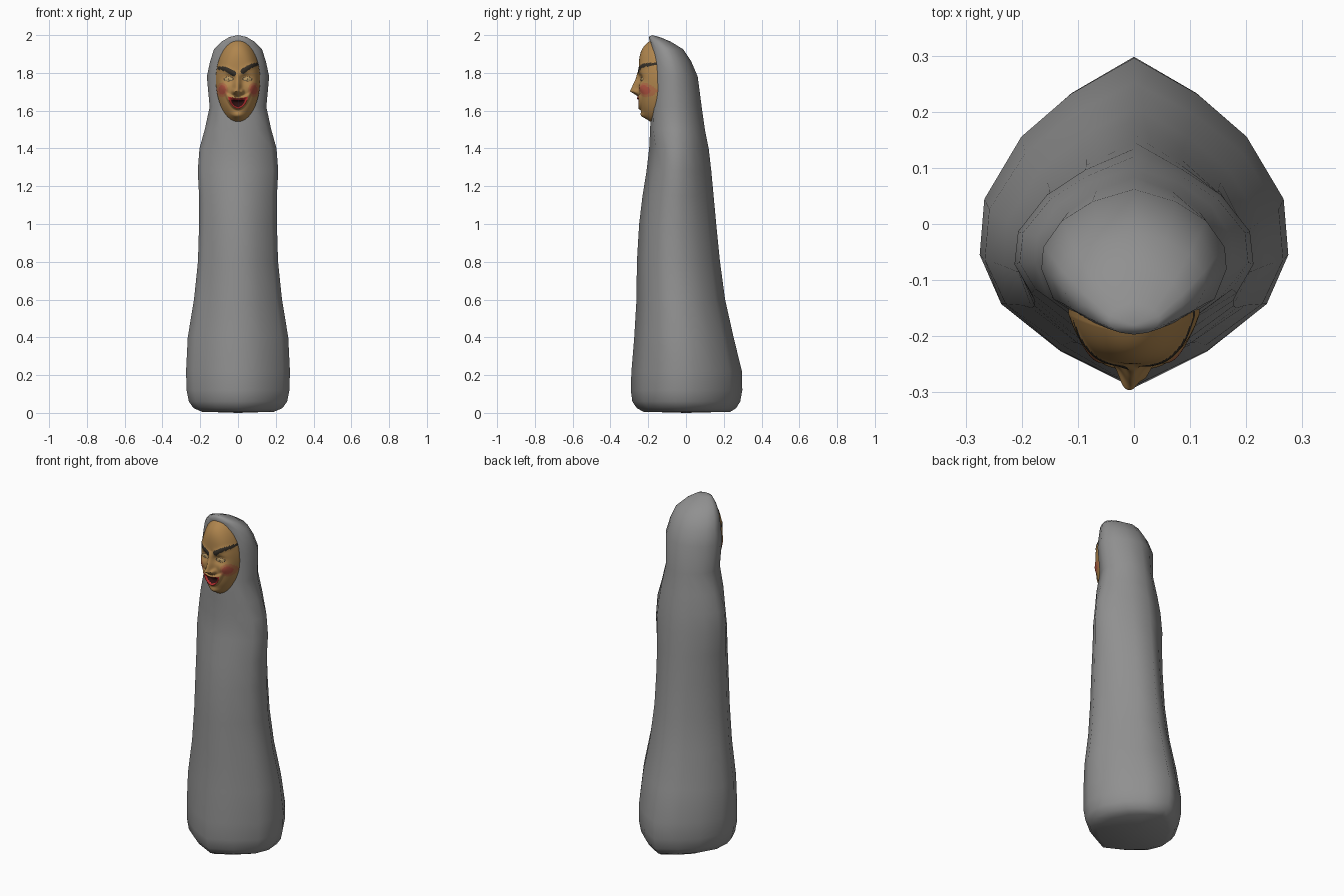
import bpy, bmesh
from math import sin, cos, pi, exp, hypot

if "Cube" in bpy.data.objects:
    bpy.data.objects.remove(bpy.data.objects["Cube"])


def make_object(name, bm, colors=()):
    mesh = bpy.data.meshes.new(name)
    for p in bm.faces:
        p.smooth = True
    bm.to_mesh(mesh)
    bm.free()
    for label, rgb in colors:
        mat = bpy.data.materials.new(label)
        mat.diffuse_color = (*rgb, 1)
        mat.use_nodes = True
        mat.node_tree.nodes["Principled BSDF"].inputs["Base Color"].default_value = mat.diffuse_color
        mesh.materials.append(mat)
    obj = bpy.data.objects.new(name, mesh)
    bpy.context.collection.objects.link(obj)
    return obj


# Hooded robe: one 14-sided section lofted upwards
# section half, back to front: (share of half width, share of depth)
ROBE = [(0, 1), (.41, .89), (.73, .76), (.97, .57), (1, .40), (.86, .25), (.48, .11), (0, 0)]
HOOD = [(0, 1), (.45, .91), (.78, .77), (.98, .58), (1, .42), (.87, .2), (.56, .06), (0, 0)]
# z, half width, front y, back y
LEVELS = [
    (.006, .19, -.225, .235), (.025, .235, -.26, .265), (.06, .26, -.284, .287),
    (.12, .272, -.292, .298), (.22, .275, -.289, .296), (.4, .266, -.274, .252),
    (.6, .233, -.262, .207), (.8, .212, -.26, .18), (1.0, .206, -.248, .16),
    (1.15, .206, -.23, .146), (1.28, .213, -.209, .134), (1.4, .204, -.195, .12),
    (1.5, .176, -.19, .10), (1.62, .15, -.185, .083), (1.78, .165, -.183, .062),
    (1.86, .148, -.183, .028), (1.925, .127, -.186, -.015), (1.965, .088, -.192, -.08),
    (1.99, .045, -.197, -.14)]

bm = bmesh.new()
rings = []
for z, w, front, back in LEVELS:
    half = HOOD if z > 1.45 else ROBE
    loop = half + [(-u, v) for u, v in half[-2:0:-1]]
    rings.append([bm.verts.new((u * w, front + v * (back - front), z)) for u, v in loop])
n = len(rings[0])
for a, b in zip(rings, rings[1:]):
    for j in range(n):
        k = (j + 1) % n
        bm.faces.new((a[j], a[k], b[k], b[j]))
for ring, tip in ((rings[0], (0, 0, 0)), (rings[-1], (0, -.18, 2))):
    c = bm.verts.new(tip)
    for j in range(n):
        bm.faces.new((ring[j], ring[(j + 1) % n], c))
bmesh.ops.recalc_face_normals(bm, faces=bm.faces[:])
make_object("hooded_robe", bm, [("dark_grey_cloth", (.28, .28, .28))])


# Face mask: domed oval with sculpted features
def bump(x, z, cx, cz, sx, sz):
    return exp(-((x - cx) / sx) ** 2 - ((z - cz) / sz) ** 2)


def clamp(t):
    return max(0, min(1, t))


def brow(x, z):
    """Distance to the nearest eyebrow, 1 at its edge; the right one is raised."""
    best = 9
    for x0, z0, x1, z1 in ((-.026, 1.797, -.1, 1.826), (.03, 1.81, .1, 1.845)):
        t = clamp((x - x0) / (x1 - x0))
        line = z0 + (z1 - z0) * t + .006 * sin(pi * t)
        best = min(best, hypot(x - x0 - (x1 - x0) * t, z - line) / (.016 - .007 * t))
    return best


def mouth(x, z):
    zc = 1.638 + 11 * x * x
    return (x / .056) ** 2 + ((z - zc) / .029) ** 2


def eye(x, z):
    return ((abs(x) - .05) / .026) ** 2 + ((z - 1.768) / .012) ** 2


def relief(x, z):
    s = abs(x)
    ramp = clamp((1.815 - z) / .11) * clamp((z - 1.672) / .03)
    h = .044 * ramp * exp(-((x + .004) / .019) ** 2)
    h += .018 * bump(s, z, .021, 1.70, .011, .013)
    h -= .018 * bump(s, z, .045, 1.77, .03, .02)
    h += .013 * bump(s, z, .05, 1.768, .018, .011)
    h += .010 * bump(s, z, .07, 1.72, .026, .028)
    h += .016 * bump(x, z, 0, 1.572, .035, .02)
    h += .006 * exp(-(brow(x, z) / 1.2) ** 2)
    m = mouth(x, z)
    h += .012 * exp(-((m - .8) / .5) ** 2) - .02 * exp(-(m / .4) ** 2)
    return h


def paint(x, z):
    m, e = mouth(x, z), eye(x, z)
    if m < .4:
        return 3
    if m < .85:
        return 2
    if brow(x, z) < 1 or .75 < e < 1.05:
        return 1
    if e <= .75:
        return 1 if hypot(abs(x) - .05, z - 1.768) < .004 else 6
    c = hypot((abs(x) - .084) / .03, (z - 1.71) / .038)
    return 5 if c < .65 else 4 if c < 1 else 0


R, S = 90, 180
bm = bmesh.new()


def mask_point(r, a):
    x = .117 * r * sin(a)
    z = 1.765 + r * cos(a) * (.205 if cos(a) > 0 else .223)
    edge = .16 + .03 * (1 - (x / .117) ** 2)
    y = -edge - .06 * (1 - r ** 5) - relief(x, z) * clamp((1 - r) / .12)
    return x, y, z


centre = bm.verts.new(mask_point(0, 0))
rings = [[bm.verts.new(mask_point(i / R, 2 * pi * j / S)) for j in range(S)]
         for i in range(1, R + 1)]
# rim turned back into the hood
rings.append([bm.verts.new((v.co.x, v.co.y + .03, v.co.z)) for v in rings[-1]])
for j in range(S):
    k = (j + 1) % S
    bm.faces.new((centre, rings[0][k], rings[0][j]))
    for a, b in zip(rings, rings[1:]):
        bm.faces.new((a[j], a[k], b[k], b[j]))
for f in bm.faces:
    c = f.calc_center_median()
    f.material_index = paint(c.x, c.z)
make_object("face_mask", bm, [
    ("skin", (.43, .235, .075)), ("dark_brow", (.035, .028, .02)), ("red_lips", (.5, .03, .03)),
    ("mouth_inside", (.03, .006, .006)), ("soft_blush", (.45, .16, .065)),
    ("blush", (.46, .09, .055)), ("eye", (.45, .3, .12))])
